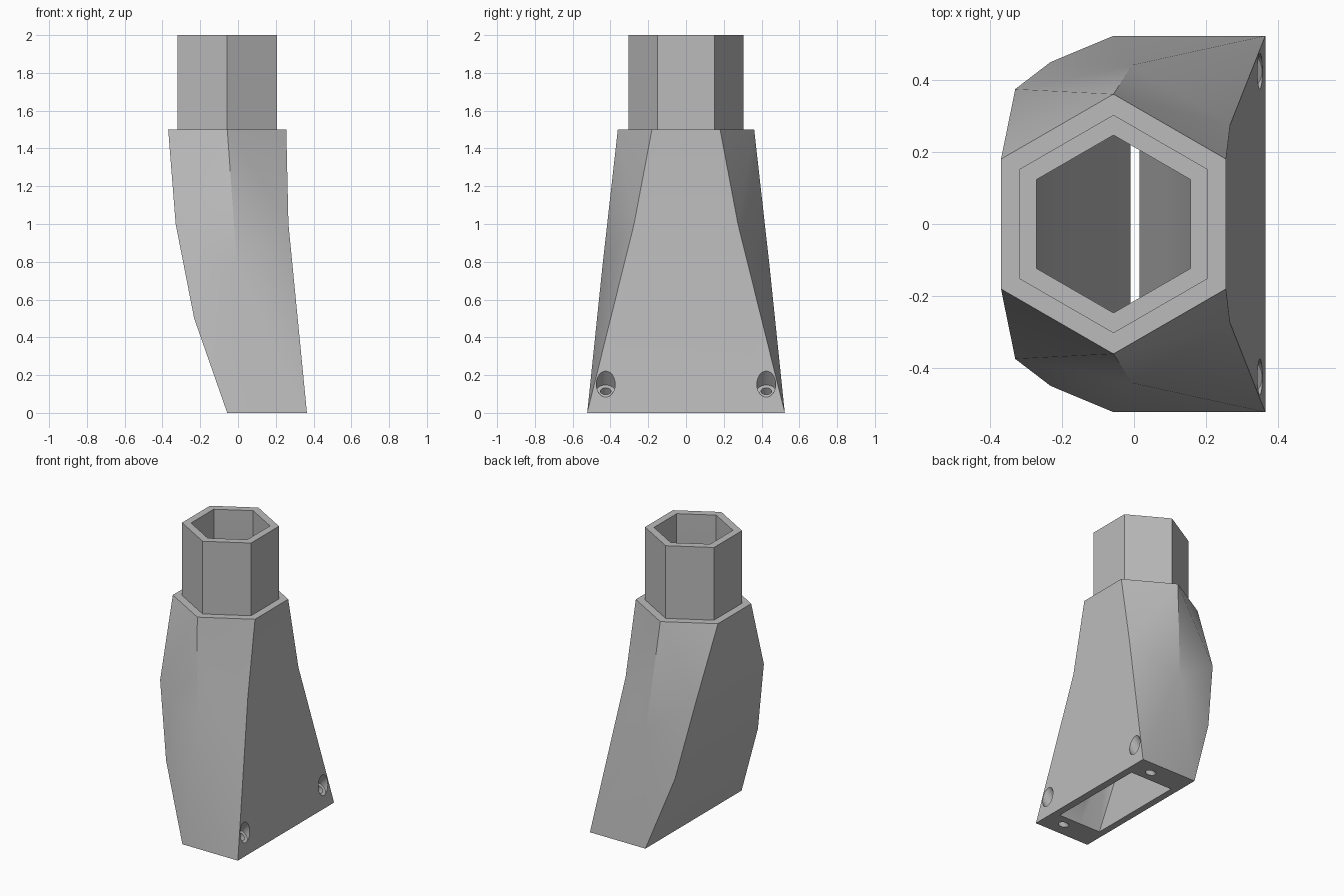
import bpy, bmesh, math
from mathutils import Vector, Matrix

if "Cube" in bpy.data.objects:
    bpy.data.objects.remove(bpy.data.objects["Cube"])

grey = bpy.data.materials.new("light_grey")
grey.use_nodes = True
colour = (0.5, 0.5, 0.5, 1)
grey.diffuse_color = colour
grey.node_tree.nodes["Principled BSDF"].inputs["Base Color"].default_value = colour

AXIS_X = -0.057  # centre line of the hexagonal neck


def make_object(name, bm):
    bmesh.ops.recalc_face_normals(bm, faces=bm.faces)
    mesh = bpy.data.meshes.new(name)
    bm.to_mesh(mesh)
    bm.free()
    mesh.materials.append(grey)
    obj = bpy.data.objects.new(name, mesh)
    bpy.context.collection.objects.link(obj)
    return obj


def hex_half(radius):
    """Left, middle and right corners of half a hexagon."""
    w = radius * math.cos(math.pi / 6)
    return [(AXIS_X - w, radius / 2), (AXIS_X, radius), (AXIS_X + w, radius / 2)]


# Faceted outer shell, given as corners mirrored across y
tl, tm, tr = [(x, y, 1.5) for x, y in hex_half(0.361)]
half = {
    "top_l": tl, "top_m": tm, "top_r": tr,
    "high_l": (-0.33, 0.375, 1.0), "high_r": (0.267, 0.275, 1.0),
    "low_l": (-0.232, 0.45, 0.5), "mid": (-0.005, 0.442, 0.78),
    "base_l": (-0.057, 0.523, 0), "base_r": (0.365, 0.523, 0),
}
bm = bmesh.new()
back = {k: bm.verts.new(p) for k, p in half.items()}
front = {k: bm.verts.new((p[0], -p[1], p[2])) for k, p in half.items()}

# Triangles of the two curved sides, fanned around the middle corner
fan = ["top_m", "high_l", "low_l", "base_l", "base_r", "high_r", "top_m"]
sides = [("mid", a, b) for a, b in zip(fan, fan[1:])]
sides += [("top_m", "top_l", "high_l"), ("top_m", "high_r", "top_r")]
for group in (back, front):
    for tri in sides:
        bm.faces.new([group[k] for k in tri])

# Strips joining the two sides
strip = ["top_l", "high_l", "low_l", "base_l", "base_r", "high_r", "top_r"]
for a, b in zip(strip, strip[1:]):
    bm.faces.new((back[a], back[b], front[b], front[a]))
rim = ["top_l", "top_m", "top_r"]
cap = bm.faces.new([back[k] for k in rim] + [front[k] for k in reversed(rim)])
bmesh.ops.recalc_face_normals(bm, faces=bm.faces)

# Shoulder and hexagonal neck
bmesh.ops.inset_region(bm, faces=[cap], thickness=0.05, use_even_offset=True)
neck = bmesh.ops.extrude_face_region(bm, geom=[cap])
bmesh.ops.translate(bm, verts=[v for v in neck["geom"] if isinstance(v, bmesh.types.BMVert)],
                    vec=(0, 0, 0.5))
if cap.is_valid:
    bmesh.ops.delete(bm, geom=[cap], context="FACES")
body = make_object("adapter_body", bm)


# Curved duct running from the hexagonal mouth to the rectangular outlet
bore = hex_half(0.247)
outlet = [(-0.01, 0.35), (0.15, 0.35), (0.314, 0.35)]
sections = [
    (-0.05, outlet), (0, outlet),
    (0.5, [(-0.15, 0.33), (-0.07, 0.36), (0.015, 0.33)]),
    (1.0, [(-0.245, 0.22), (-0.08, 0.31), (0.09, 0.22)]),
    (1.5, bore), (2.05, bore),
]
bm = bmesh.new()
rings = []
for z, pts in sections:
    loop = pts + [(x, -y) for x, y in reversed(pts)]
    rings.append([bm.verts.new((x, y, z)) for x, y in loop])
for lower, upper in zip(rings, rings[1:]):
    for i in range(6):
        j = (i + 1) % 6
        bm.faces.new((lower[i], lower[j], upper[j], upper[i]))
bm.faces.new(rings[0])
bm.faces.new(rings[-1])
bmesh.ops.triangulate(bm, faces=bm.faces)
cutters = [make_object("duct_cutter", bm)]


# Slanted screw holes with wide head recesses
def cylinder_cutter(name, radius, start, end):
    bm = bmesh.new()
    axis = end - start
    turn = axis.to_track_quat("Z", "Y").to_matrix().to_4x4()
    bmesh.ops.create_cone(bm, cap_ends=True, segments=24, radius1=radius, radius2=radius,
                          depth=axis.length,
                          matrix=Matrix.Translation((start + end) / 2) @ turn)
    return make_object(name, bm)


slant = Vector((0.65, 0, 0.76))
for y in (-0.425, 0.425):
    seat = Vector((0.318, y, 0.115))
    cutters.append(cylinder_cutter("screw_hole_cutter", 0.028, seat - slant * 0.25, seat + slant * 0.05))
    cutters.append(cylinder_cutter("screw_head_cutter", 0.05, seat, seat + slant * 0.25))

bpy.context.view_layer.objects.active = body
for cutter in cutters:
    cutter.hide_render = True
    mod = body.modifiers.new("cut", "BOOLEAN")
    mod.operation = "DIFFERENCE"
    mod.solver = "EXACT"
    mod.object = cutter
    bpy.ops.object.modifier_apply(modifier=mod.name)
    bpy.data.objects.remove(cutter)

# Soft facets with crisp main edges
bpy.ops.object.select_all(action="DESELECT")
body.select_set(True)
bpy.ops.object.shade_smooth_by_angle(angle=math.radians(30))
